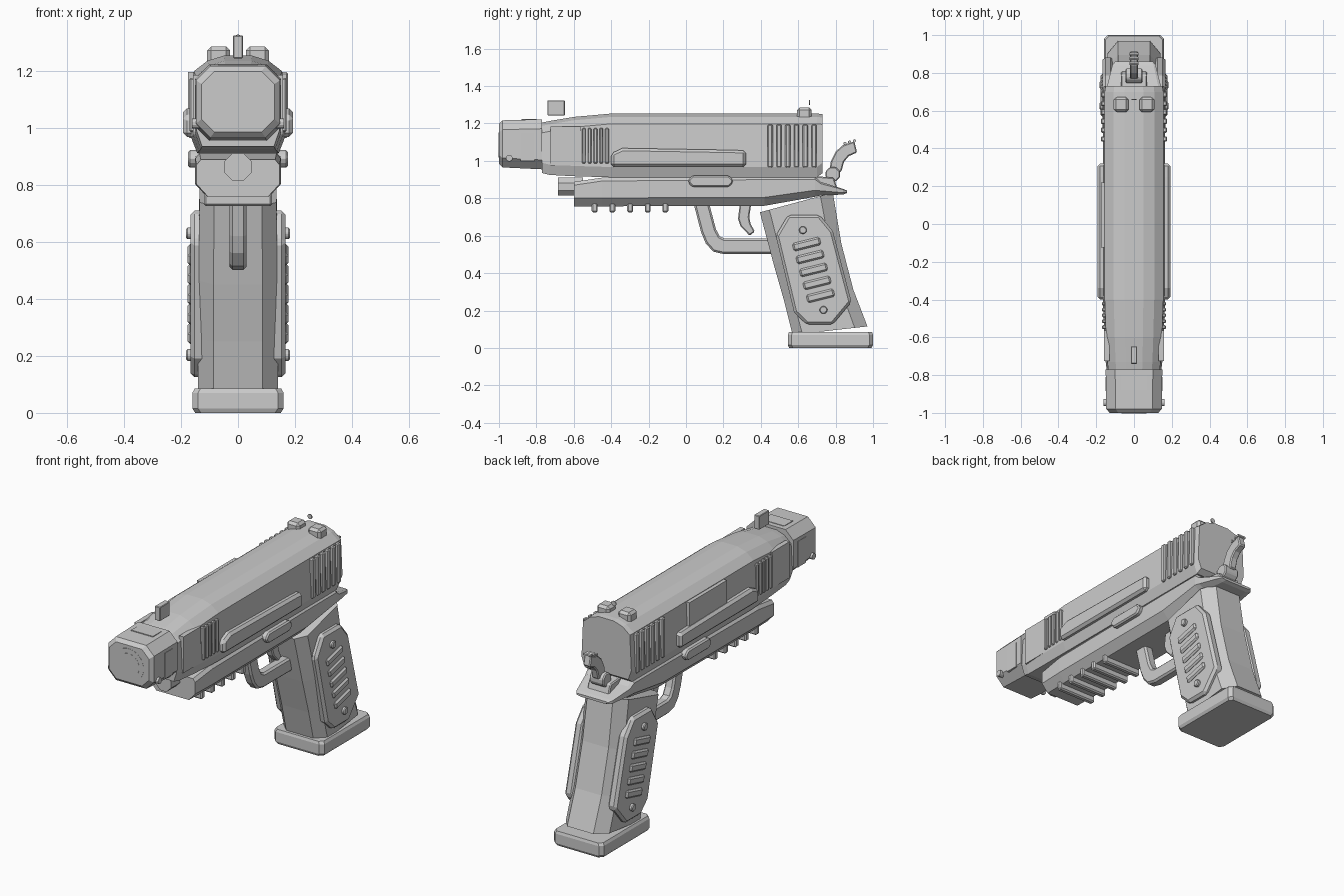
import bpy, bmesh, math
from mathutils import Vector

if "Cube" in bpy.data.objects:
    bpy.data.objects.remove(bpy.data.objects["Cube"])


def finish(name, bm, bevel=0, mirror=False):
    bmesh.ops.recalc_face_normals(bm, faces=bm.faces[:])
    me = bpy.data.meshes.new(name)
    bm.to_mesh(me)
    bm.free()
    ob = bpy.data.objects.new(name, me)
    bpy.context.collection.objects.link(ob)
    if bevel:
        m = ob.modifiers.new("bevel", 'BEVEL')
        m.width, m.segments, m.limit_method = bevel, 1, 'ANGLE'
        m.angle_limit = math.radians(40)
    if mirror:
        ob.modifiers.new("mirror", 'MIRROR')
    return ob


def loft(name, rings, bevel=0, mirror=False):
    """Skin a closed solid over rings of 3D points."""
    bm = bmesh.new()
    vs = [[bm.verts.new(p) for p in r] for r in rings]
    n = len(vs[0])
    for a, b in zip(vs, vs[1:]):
        for i in range(n):
            bm.faces.new((a[i], a[(i + 1) % n], b[(i + 1) % n], b[i]))
    bm.faces.new(vs[0])
    bm.faces.new(vs[-1])
    return finish(name, bm, bevel, mirror)


def prism(name, yz, x0, x1, bevel=0, mirror=False):
    """Side profile extruded across x."""
    return loft(name, [[(x, y, z) for y, z in yz] for x in (x0, x1)], bevel, mirror)


def rect(y0, y1, z0, z1, c=0):
    if not c:
        return [(y0, z0), (y1, z0), (y1, z1), (y0, z1)]
    return [(y0 + c, z0), (y1 - c, z0), (y1, z0 + c), (y1, z1 - c),
            (y1 - c, z1), (y0 + c, z1), (y0, z1 - c), (y0, z0 + c)]


def disc(y, z, r, n=12):
    return [(y + r * math.cos((i + .5) * math.tau / n),
             z + r * math.sin((i + .5) * math.tau / n)) for i in range(n)]


def rod(name, x, z, r, y0, y1, n):
    return loft(name, [[(x + a, y, z + b) for a, b in disc(0, 0, r, n)] for y in (y0, y1)])


# slide: faceted section, tapering toward the front
def slide_ring(y, w, top, low):
    half = [(w * .3, top), (w * .65, top - .018), (w * .94, top - .055),
            (w, low + .055), (w * .87, low)]
    return [(x, y, z) for x, z in half] + [(-x, y, z) for x, z in half[::-1]]


loft("slide", [slide_ring(*s) for s in (
    (-.77, .145, 1.205, .935), (-.73, .15, 1.213, .925), (-.6, .157, 1.235, .918),
    (-.4, .165, 1.253, .912), (.70, .165, 1.253, .912), (.73, .16, 1.25, .935))])

# muzzle block with barrel rings and side screws
loft("muzzle_block", [[(x, y, z) for x, z in rect(-w, w, z0, z1, c)] for y, w, z0, z1, c in (
    (-1, .128, .985, 1.198, .045), (-.98, .147, .965, 1.217, .05), (-.77, .15, .955, 1.222, .05))])
rod("barrel_ring", 0, 1.085, .095, -1.001, -.95, 24)
rod("barrel_bore", 0, 1.085, .067, -1.002, -.95, 24)
prism("muzzle_screw", disc(-.945, 1.015, .018), .13, .161, 0, True)
prism("muzzle_side_plate", rect(-.885, -.81, 1.0, 1.15), .13, .151, 0, True)
prism("muzzle_top_plate", rect(-.88, -.80, 1.2, 1.224), -.07, .07)

# slide serrations, plates and side bars
for i in range(6):
    y = .45 + i * .047
    prism("rear_serration", rect(y - .014, y + .014, .965, 1.195), .14, .176, .006, True)
for i in range(5):
    y = -.546 + i * .031
    prism("front_serration", rect(y - .010, y + .010, .985, 1.175), .14, .17, .005, True)
prism("front_side_plate", rect(-.725, -.565, .975, 1.185), .13, .158, 0, True)
prism("ejection_plate", rect(-.125, .22, 1.0, 1.195), -.176, -.14)
prism("side_bar", [(-.40, .968), (.32, .968), (.32, 1.055), (.25, 1.058), (-.34, 1.068), (-.40, 1.04)],
      .14, .193, .014, True)

# sights
prism("front_sight", rect(-.74, -.648, 1.243, 1.324), -.017, .017, .003)
prism("rear_sight", rect(.593, .672, 1.21, 1.285), .028, .108, .014, True)
rod("sight_dot", 0, 1.313, .014, .657, .663, 12)


# frame: octagonal section following the side profile
def frame_ring(y, w, low, top, c):
    return [(x, y, z) for x, z in
            ((-w * .72, low), (w * .72, low), (w, low + c), (w, top - c * .4),
             (w * .9, top), (-w * .9, top), (-w, top - c * .4), (-w, low + c))]


loft("frame", [frame_ring(*s) for s in (
    (-.60, .145, .757, .888, .045), (-.45, .15, .757, .91, .045), (.42, .15, .76, .918, .045),
    (.69, .15, .808, .915, .035), (.72, .145, .815, .888, .025), (.84, .115, .82, .85, .010),
    (.86, .10, .828, .842, .005))])
rod("guide_rod", 0, .862, .052, -.685, -.55, 8)
for i in range(5):
    y = -.488 + i * .0945
    prism("rail_tooth", rect(y - .016, y + .016, .725, .79), -.12, .12, .007)
prism("slide_stop", rect(.013, .25, .86, .922, .022), .13, .176, .008, True)

# trigger and guard
prism("trigger_guard", [(.04, .775), (.08, .62), (.105, .56), (.145, .515), (.20, .502), (.50, .502),
                        (.50, .585), (.205, .585), (.18, .597), (.16, .635), (.123, .775)],
      -.029, .029, .01)
prism("trigger", [(.29, .79), (.278, .69), (.292, .65), (.34, .60), (.368, .622),
                  (.345, .665), (.338, .70), (.352, .79)], -.024, .024, .006)


# grip: chamfered section swept down the rake
def grip_ring(yf, zf, yb, zb, w):
    f, b = Vector((0, yf, zf)), Vector((0, yb, zb))
    out = []
    for t, x in ((0, .62), (.13, 1), (.83, 1), (1, .6), (1, -.6), (.83, -1), (.13, -1), (0, -.62)):
        p = f.lerp(b, t)
        out.append((x * w, p.y, p.z))
    return out


loft("grip", [grip_ring(*s) for s in (
    (.395, .725, .785, .83, .135), (.468, .45, .83, .56, .139),
    (.525, .25, .895, .31, .14), (.57, .07, .97, .115, .14))])
base = loft("base_plate", [[(x, y, z) for x, y in rect(-w, w, y0, y1, .02)] for z, w, y0, y1 in (
    (0, .15, .552, .992), (.015, .16, .545, 1), (.07, .16, .545, 1), (.085, .152, .55, .995))])

# grip panels with ribs and screws
prism("grip_panel", [(.48, .60), (.545, .71), (.715, .71), (.785, .625), (.885, .245),
                     (.785, .125), (.645, .125), (.578, .19)], .11, .166, .014, True)
for i in range(5):
    cy, cz = .645 + i * .0185, .555 - i * .069
    a = math.radians(14)
    pts = [(cy + u * math.cos(a) - v * math.sin(a), cz + u * math.sin(a) + v * math.cos(a))
           for u, v in rect(-.075, .075, -.022, .022)]
    prism("grip_rib", pts, .15, .177, .009, True)
for y, z in ((.625, .63), (.735, .203)):
    prism("grip_screw", disc(y, z, .022, 8), .15, .182, .005, True)

# hammer: pivot, curved arm and thumb ridges
prism("hammer_pivot", disc(.785, .928, .042, 8), -.045, .045, .006)
prism("hammer_arm", [(.765, .94), (.775, 1.0), (.80, 1.05), (.84, 1.085), (.90, 1.105),
                     (.915, 1.045), (.87, 1.025), (.845, .995), (.83, .94)], -.022, .022, .006)
for y, z in ((.85, 1.093), (.875, 1.101), (.90, 1.107)):
    prism("hammer_ridge", disc(y, z, .009, 6), -.025, .025)
# tang wedge joining frame to hammer
prism("hammer_seat", [(.68, .87), (.81, .85), (.79, .91), (.68, .92)], -.07, .07, .006)
